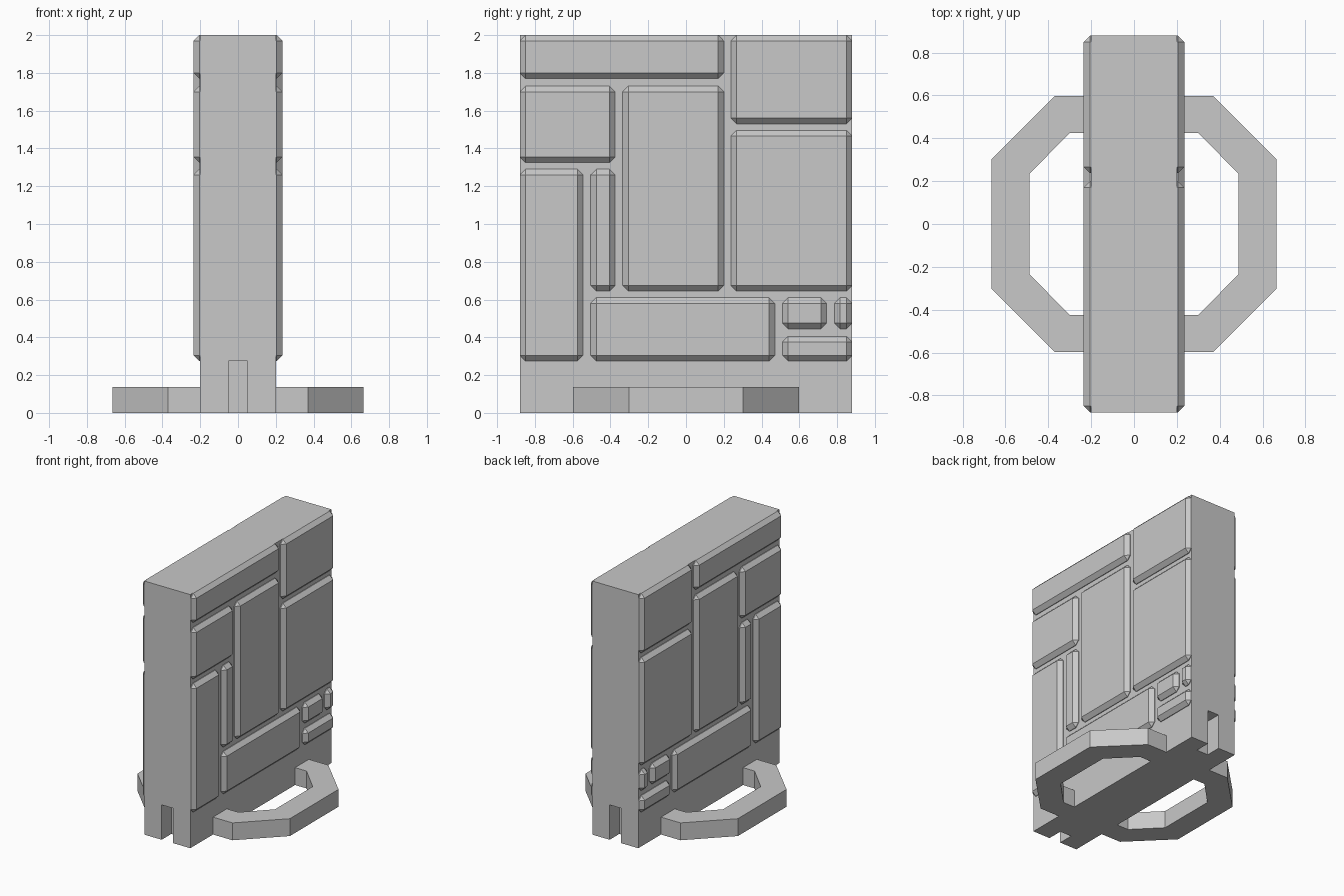
import bpy
import bmesh

default = bpy.data.objects.get("Cube")
if default:
    bpy.data.objects.remove(default, do_unlink=True)

# One flat grey for everything
grey = bpy.data.materials.new("plain_grey")
grey.use_nodes = True
colour = (0.58, 0.58, 0.58, 1)
grey.diffuse_color = colour
grey.node_tree.nodes["Principled BSDF"].inputs["Base Color"].default_value = colour


def finish(name, bm):
    bmesh.ops.recalc_face_normals(bm, faces=bm.faces[:])
    mesh = bpy.data.meshes.new(name)
    bm.to_mesh(mesh)
    bm.free()
    mesh.materials.append(grey)
    obj = bpy.data.objects.new(name, mesh)
    bpy.context.collection.objects.link(obj)
    return obj


def add_box(bm, low, high):
    verts = bmesh.ops.create_cube(bm, size=1)["verts"]
    for v in verts:
        for i in range(3):
            v.co[i] = low[i] if v.co[i] < 0 else high[i]
    return verts


def mirror_x(bm):
    copy = bmesh.ops.duplicate(bm, geom=bm.verts[:] + bm.edges[:] + bm.faces[:])
    for item in copy["geom"]:
        if isinstance(item, bmesh.types.BMVert):
            item.co.x *= -1


HALF_WIDTH, HALF_LENGTH, HEIGHT = 0.2, 0.88, 2.0

# Upright slab with an open slot at the foot of each end
bm = bmesh.new()
add_box(bm, (-HALF_WIDTH, -HALF_LENGTH, 0), (HALF_WIDTH, HALF_LENGTH, HEIGHT))
slab = finish("wall_slab", bm)

bm = bmesh.new()
for near, far in ((-1, -0.76), (0.76, 1)):
    add_box(bm, (-0.05, near, -0.1), (0.05, far, 0.275))
cutter = finish("slot_cutter", bm)
cutter.hide_render = True
cut = slab.modifiers.new("slots", "BOOLEAN")
cut.operation = "DIFFERENCE"
cut.solver = "EXACT"
cut.object = cutter
bpy.context.view_layer.objects.active = slab
bpy.ops.object.modifier_apply(modifier=cut.name)
bpy.data.objects.remove(cutter, do_unlink=True)

# Bevelled stone panels on both broad sides: y start, y end, z start, z end
panels = {
    "top_long": (-0.88, 0.2, 1.77, 2.0),
    "top_back": (0.237, 0.88, 1.53, 2.0),
    "upper_front": (-0.88, -0.375, 1.325, 1.73),
    "tall_middle": (-0.335, 0.2, 0.645, 1.73),
    "tall_back": (0.237, 0.88, 0.645, 1.495),
    "tall_front": (-0.88, -0.545, 0.275, 1.29),
    "narrow": (-0.505, -0.375, 0.645, 1.29),
    "bottom_long": (-0.505, 0.47, 0.275, 0.61),
    "small_square": (0.51, 0.745, 0.445, 0.61),
    "small_upright": (0.785, 0.88, 0.445, 0.61),
    "small_flat": (0.51, 0.88, 0.275, 0.405),
}
for name, (y0, y1, z0, z1) in panels.items():
    bm = bmesh.new()
    add_box(bm, (HALF_WIDTH - 0.03, y0, z0), (0.235, y1, z1))
    edges = [e for e in bm.edges if any(v.co.x > HALF_WIDTH for v in e.verts)]
    bmesh.ops.bevel(bm, geom=edges, offset=0.03, offset_type="OFFSET",
                    segments=1, profile=0.5, affect="EDGES")
    mirror_x(bm)
    finish(name + "_panels", bm)

# Octagonal foot ring, one half on each side of the slab
outer = [(HALF_WIDTH, 0.597), (0.37, 0.597), (0.665, 0.303)]
inner = [(0.487, 0.235), (0.3, 0.425), (HALF_WIDTH, 0.425)]


def full_side(points):
    return points + [(x, -y) for x, y in reversed(points)]


bm = bmesh.new()
rims = [[bm.verts.new((x, y, 0)) for x, y in full_side(points)]
        for points in (outer, inner[::-1])]
for i in range(len(rims[0]) - 1):
    bm.faces.new((rims[0][i], rims[0][i + 1], rims[1][i + 1], rims[1][i]))
top = bmesh.ops.extrude_face_region(bm, geom=bm.faces[:])["geom"]
bmesh.ops.translate(bm, vec=(0, 0, 0.137),
                    verts=[g for g in top if isinstance(g, bmesh.types.BMVert)])
mirror_x(bm)
finish("foot_ring", bm)
